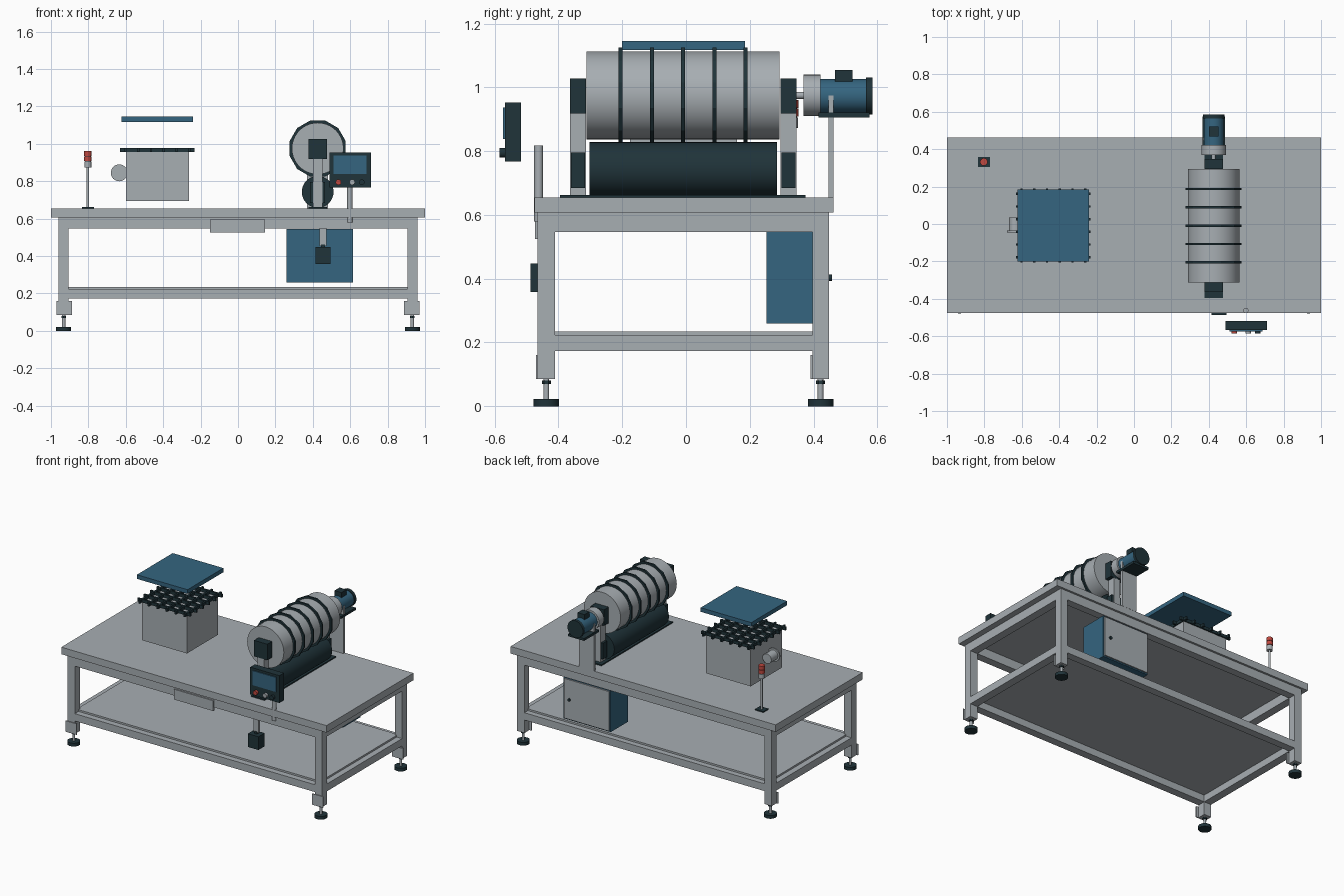
import bpy, math
from mathutils import Matrix

if "Cube" in bpy.data.objects:
    bpy.data.objects.remove(bpy.data.objects["Cube"])


def material(name, rgb):
    m = bpy.data.materials.new(name)
    m.diffuse_color = (*rgb, 1)
    m.use_nodes = True
    m.node_tree.nodes["Principled BSDF"].inputs["Base Color"].default_value = m.diffuse_color
    return m


GREY = material("steel grey", (0.39, 0.425, 0.45))
BLUE = material("machine blue", (0.035, 0.13, 0.215))
DARK = material("dark slate", (0.014, 0.033, 0.041))
RED = material("signal red", (0.52, 0.065, 0.05))


def box(name, mat, x, y, z):
    """Box from (min, max) pairs."""
    bpy.ops.mesh.primitive_cube_add(size=1)
    o = bpy.context.object
    o.name = name
    o.data.transform(Matrix.Translation([(a + b) / 2 for a, b in (x, y, z)])
                     @ Matrix.Diagonal([b - a for a, b in (x, y, z)] + [1]))
    o.data.materials.append(mat)
    return o


def cyl(name, mat, axis, centre, r, lo, hi, sides=32):
    """Cylinder along y (centre = x, z) or along z (centre = x, y)."""
    bpy.ops.mesh.primitive_cylinder_add(vertices=sides, radius=r, depth=hi - lo)
    o = bpy.context.object
    o.name = name
    mid = (lo + hi) / 2
    if axis == 'y':
        m = (Matrix.Translation((centre[0], mid, centre[1]))
             @ Matrix.Rotation(math.pi / 2, 4, 'X'))
        if sides == 12:  # flat facet on top
            m = m @ Matrix.Rotation(math.pi / 12, 4, 'Z')
    else:
        m = Matrix.Translation((centre[0], centre[1], mid))
    o.data.transform(m)
    o.data.materials.append(mat)
    if sides > 12:
        bpy.ops.object.shade_smooth_by_angle()
    return o


# --- Table frame ---
box("table_top", GREY, (-1, 1), (-0.475, 0.462), (0.607, 0.655))
LEG_Y = ((-0.465, -0.411), (0.396, 0.448))
for y0, y1 in LEG_Y:
    yc = (y0 + y1) / 2
    for s in (-1, 1):
        x = sorted((s * 0.905, s * 0.96))
        box("leg", GREY, x, (y0, y1), (0.085, 0.607))
        box("leg_plate", GREY, sorted((s * 0.887, s * 0.97)), (y0 - 0.006, y0), (0.085, 0.16))
        cyl("foot_pad", DARK, 'z', (s * 0.932, yc), 0.04, 0, 0.022)
        cyl("foot_stem", GREY, 'z', (s * 0.932, yc), 0.009, 0.022, 0.085, 16)
        cyl("foot_nut", DARK, 'z', (s * 0.932, yc), 0.014, 0.07, 0.08, 6)
    for z in ((0.547, 0.607), (0.173, 0.223)):
        box("long_rail", GREY, (-0.905, 0.905), (y0, y1), z)
for s in (-1, 1):
    for z in ((0.547, 0.607), (0.173, 0.223)):
        box("side_rail", GREY, sorted((s * 0.905, s * 0.96)), (-0.411, 0.396), z)
box("lower_shelf", GREY, (-0.92, 0.92), (-0.425, 0.41), (0.22, 0.235))
box("front_plate", GREY, (-0.15, 0.145), (-0.474, -0.46), (0.525, 0.595))

# --- Pedal switch box hung at the front ---
box("switch_box", DARK, (0.415, 0.495), (-0.487, -0.42), (0.358, 0.448))
box("switch_box_gland", DARK, (0.445, 0.465), (-0.46, -0.44), (0.448, 0.462))
box("switch_box_hanger", GREY, (0.437, 0.472), (-0.455, -0.435), (0.455, 0.56))

# --- Electric cabinet below the table ---
box("cabinet", BLUE, (0.26, 0.615), (0.253, 0.44), (0.26, 0.546))
box("cabinet_door", GREY, (0.268, 0.607), (0.44, 0.449), (0.268, 0.538))
cyl("cabinet_knob", DARK, 'y', (0.565, 0.403), 0.01, 0.449, 0.458, 16)

# --- Control panel ---
cyl("panel_post", GREY, 'z', (0.598, -0.462), 0.014, 0.58, 0.818, 24)
box("panel_body", DARK, (0.49, 0.71), (-0.568, -0.518), (0.767, 0.953))
box("panel_screen", BLUE, (0.51, 0.687), (-0.574, -0.568), (0.838, 0.937))
for x, mat in ((0.537, RED), (0.61, GREY), (0.662, DARK)):
    cyl("panel_button", mat, 'y', (x, 0.795), 0.015, -0.585, -0.568, 20)

# --- Drum, rings and roller ---
CX, CZ = 0.426, 0.975
cyl("drum", GREY, 'y', (CX, CZ), 0.138, -0.312, 0.293, 40)
for i in range(5):
    y = -0.205 + i * 0.098
    cyl("drum_ring", DARK, 'y', (CX, CZ), 0.155, y - 0.006, y + 0.006, 12)
cyl("lower_roller", DARK, 'y', (CX, 0.743), 0.085, -0.303, 0.285)
box("roller_base", DARK, (CX - 0.05, CX + 0.05), (-0.395, 0.375), (0.655, 0.663))
for y0, y1 in ((-0.363, -0.314), (0.297, 0.346)):
    box("bearing_column", GREY, (CX - 0.025, CX + 0.025), (y0, y1), (0.66, 0.93))
    box("drum_bearing", DARK, (CX - 0.05, CX + 0.05), (y0 - 0.001, y1 + 0.001), (0.918, 1.027))
    box("roller_bearing", DARK, (CX - 0.04, CX + 0.04), (y0 + 0.003, y1 - 0.003), (0.685, 0.795))

# --- Drive motor ---
cyl("motor_shaft", GREY, 'y', (CX, CZ), 0.011, 0.34, 0.372, 20)
cyl("motor_flange", GREY, 'y', (CX, CZ), 0.065, 0.368, 0.422)
cyl("motor_body", BLUE, 'y', (CX, 0.973), 0.053, 0.422, 0.567)
cyl("motor_end_cap", DARK, 'y', (CX, 0.973), 0.058, 0.565, 0.585)
box("terminal_box", DARK, (CX - 0.026, CX + 0.026), (0.468, 0.522), (1.01, 1.055))
box("motor_base", DARK, (CX - 0.06, CX + 0.06), (0.415, 0.575), (0.905, 0.921))
box("motor_bracket", GREY, (CX - 0.056, CX + 0.056), (0.447, 0.463), (0.655, 0.975))

# --- Bin with grid and lid ---
BX, BY = -0.431, -0.008
box("bin", GREY, (-0.6, -0.262), (BY - 0.168, BY + 0.168), (0.695, 0.957))
for i in range(6):
    d = (i - 2.5) * 0.068
    box("grid_bar_across", DARK, (BX - 0.199, BX + 0.199), (BY + d - 0.006, BY + d + 0.006), (0.957, 0.978))
    box("grid_bar_along", DARK, (BX + d - 0.006, BX + d + 0.006), (BY - 0.199, BY + 0.199), (0.956, 0.977))
box("lid", BLUE, (-0.622, -0.24), (BY - 0.193, BY + 0.193), (1.117, 1.145))
cyl("bin_pipe", GREY, 'y', (-0.635, 0.845), 0.033, -0.04, 0.035)
cyl("bin_pipe_flange", GREY, 'y', (-0.635, 0.845), 0.045, -0.045, -0.036)

# --- Signal beacon ---
LX, LY = -0.803, 0.332
box("beacon_base", DARK, (LX - 0.032, LX + 0.032), (LY - 0.027, LY + 0.027), (0.655, 0.662))
cyl("beacon_pole", GREY, 'z', (LX, LY), 0.007, 0.66, 0.875, 16)
cyl("beacon_socket", GREY, 'z', (LX, LY), 0.019, 0.873, 0.905, 24)
cyl("beacon_gap", DARK, 'z', (LX, LY), 0.016, 0.905, 0.95, 24)
for z in (0.908, 0.936):
    cyl("beacon_lamp", RED, 'z', (LX, LY), 0.02, z, z + 0.025, 24)
